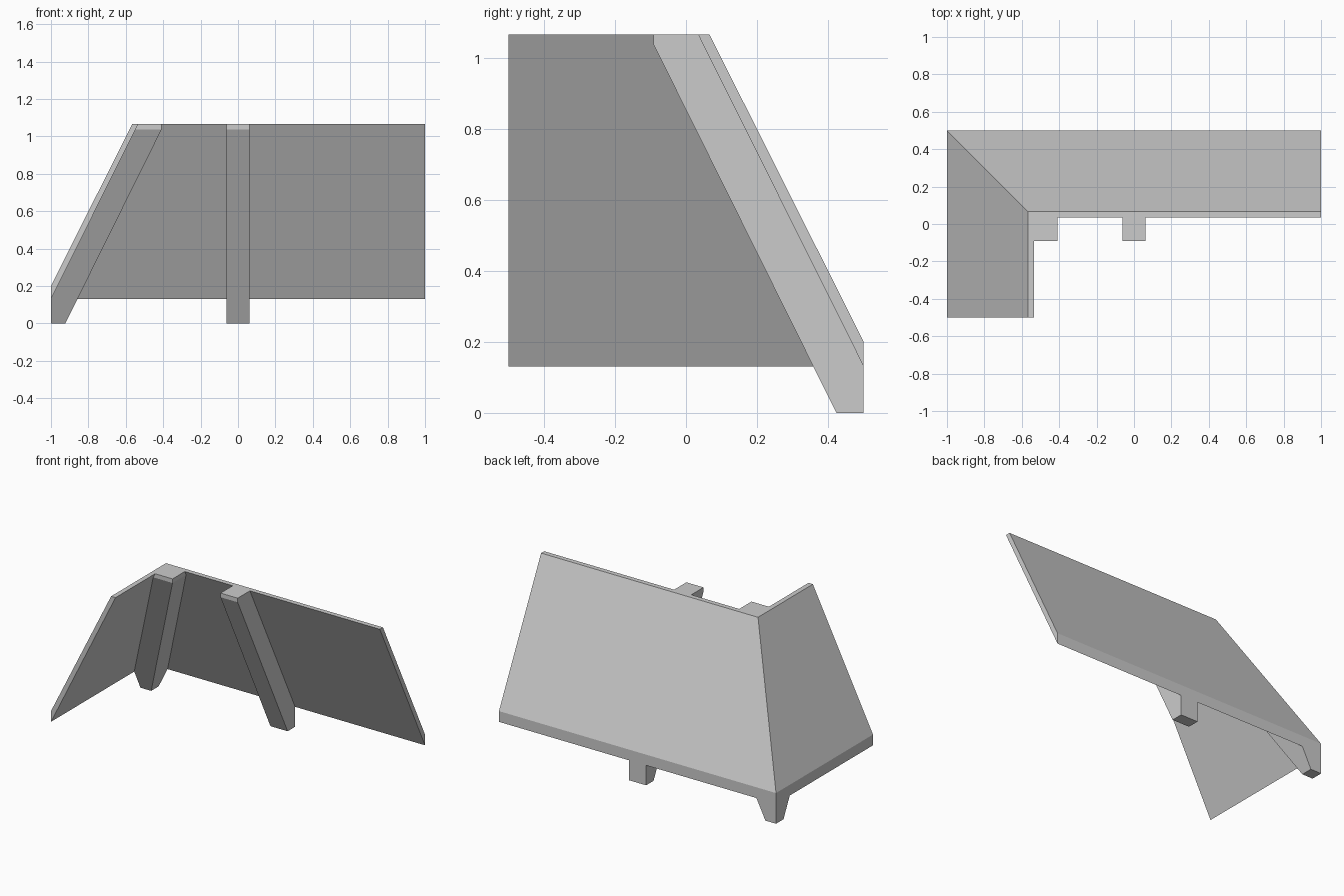
import bpy, bmesh

if "Cube" in bpy.data.objects:
    bpy.data.objects.remove(bpy.data.objects["Cube"])


def loft(name, rings):
    """Closed solid skinned through equal-length rings of points, capped at both ends."""
    bm = bmesh.new()
    vs = [[bm.verts.new(p) for p in ring] for ring in rings]
    n = len(vs[0])
    for a, b in zip(vs, vs[1:]):
        for i in range(n):
            j = (i + 1) % n
            bm.faces.new((a[i], a[j], b[j], b[i]))
    bm.faces.new(vs[0])
    bm.faces.new(vs[-1])
    bmesh.ops.recalc_face_normals(bm, faces=bm.faces)
    mesh = bpy.data.meshes.new(name)
    bm.to_mesh(mesh)
    bm.free()
    obj = bpy.data.objects.new(name, mesh)
    bpy.context.collection.objects.link(obj)
    return obj


# Profiles are (distance inward from the outer edge, height)
wall = [(0, 0.13), (0, 0.2), (0.434, 1.065), (0.466, 1.065)]
brace = [(0, 0), (0, 0.13), (0.466, 1.065), (0.592, 1.065), (0.592, 1.038), (0.077, 0)]

# Sloping wall: right end, mitred corner, front end of the left return
loft("sloping_wall", [
    [(1, 0.5 - d, z) for d, z in wall],
    [(-1 + d, 0.5 - d, z) for d, z in wall],
    [(-1 + d, -0.5, z) for d, z in wall],
])

# Middle brace leaning against the inside of the long wall
loft("middle_brace", [[(x, 0.5 - d, z) for d, z in brace] for x in (-0.062, 0.062)])

# Corner brace: square rings (height, outer inset, inner inset) following both slopes
levels = [(0, 0, 0.077), (0.13, 0, 0.1415), (1.038, 0.4525, 0.592), (1.065, 0.466, 0.592)]
loft("corner_brace", [
    [(-1 + a, 0.5 - b, z) for a, b in ((o, o), (i, o), (i, i), (o, i))]
    for z, o, i in levels
])
